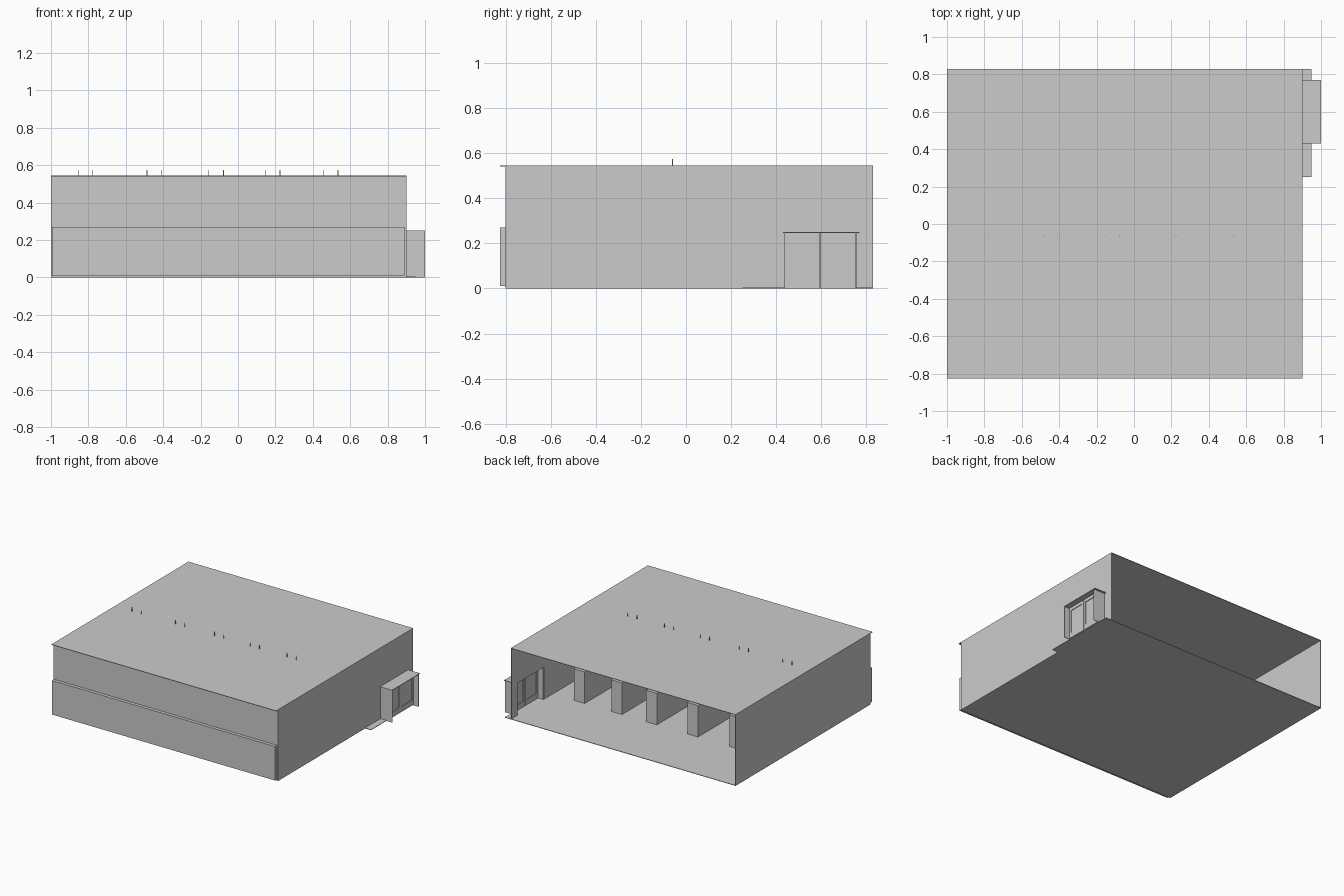
import bpy

cube = bpy.data.objects.get("Cube")
if cube:
    bpy.data.objects.remove(cube, do_unlink=True)

# Single plain colour
grey = bpy.data.materials.new("plain_grey")
grey.use_nodes = True
COLOUR = (0.6, 0.6, 0.6, 1)
grey.diffuse_color = COLOUR
grey.node_tree.nodes["Principled BSDF"].inputs["Base Color"].default_value = COLOUR

CORNERS = [(i, j, k) for i in (0, 1) for j in (0, 1) for k in (0, 1)]
SIDES = [(0, 1, 3, 2), (4, 6, 7, 5), (0, 4, 5, 1), (2, 3, 7, 6), (0, 2, 6, 4), (1, 5, 7, 3)]


def boxes(name, *parts):
    """One object made of boxes, each given as (x range, y range, z range)."""
    verts, faces = [], []
    for part in parts:
        base = len(verts)
        verts += [tuple(part[axis][c[axis]] for axis in range(3)) for c in CORNERS]
        faces += [tuple(base + v for v in side) for side in SIDES]
    mesh = bpy.data.meshes.new(name)
    mesh.from_pydata(verts, [], faces)
    mesh.materials.append(grey)
    obj = bpy.data.objects.new(name, mesh)
    bpy.context.collection.objects.link(obj)
    return obj


T = 0.004                       # sheet thickness
LEFT, RIGHT = -1.0, 0.9         # hall extent in x
FRONT, BACK = -0.80, 0.83       # hall extent in y
TOP = 0.545
DOOR_Y0, DOOR_Y1, DOOR_H = 0.436, 0.756, 0.25

# Hall shell, open at the back
boxes("floor", ((LEFT, RIGHT), (FRONT, BACK), (0, T)),
      ((RIGHT, 0.95), (0.25, BACK), (0, T)))
boxes("roof", ((LEFT, RIGHT), (-0.825, BACK), (TOP - T, TOP)))
boxes("front_wall", ((LEFT, RIGHT), (FRONT, FRONT + T), (0, TOP - T)))
boxes("far_side_wall", ((LEFT, LEFT + T), (FRONT, BACK), (0, TOP - T)))
wall_x = (RIGHT - T, RIGHT)
boxes("entrance_side_wall",
      (wall_x, (FRONT, DOOR_Y0), (0, TOP - T)),
      (wall_x, (DOOR_Y1, BACK), (0, TOP - T)),
      (wall_x, (DOOR_Y0, DOOR_Y1), (DOOR_H, TOP - T)))

# Raised panel along the lower front
boxes("front_panel", ((-0.995, 0.89), (-0.825, FRONT), (0.01, 0.27)))

# Entrance porch
porch_x = (RIGHT, 1.0)
boxes("porch_roof", (porch_x, (0.43, 0.77), (DOOR_H - T, DOOR_H)))
boxes("porch_sides",
      (porch_x, (DOOR_Y0, DOOR_Y0 + T), (0, DOOR_H - T)),
      (porch_x, (DOOR_Y1 - T, DOOR_Y1), (0, DOOR_H - T)))

# Pair of framed doors with recessed panes
middle = (DOOR_Y0 + DOOR_Y1) / 2
for name, y0, y1 in (("front_door", DOOR_Y0 + T, middle - 0.001),
                     ("back_door", middle + 0.001, DOOR_Y1 - T)):
    frame_x, rail = (0.942, 0.956), 0.018
    boxes(name + "_frame",
          (frame_x, (y0, y0 + rail), (T, DOOR_H - T)),
          (frame_x, (y1 - rail, y1), (T, DOOR_H - T)),
          (frame_x, (y0 + rail, y1 - rail), (T, 0.045)),
          (frame_x, (y0 + rail, y1 - rail), (0.222, DOOR_H - T)))
    boxes(name + "_pane", ((0.947, 0.951), (y0 + rail, y1 - rail), (0.045, 0.222)))

# Low partitions dividing the hall into lanes
for i, x in enumerate((0.67, 0.355, 0.06, -0.287, -0.645)):
    boxes(f"lane_partition_{i + 1}",
          ((x - 0.045, x + 0.045), (FRONT + T, 0.33), (T, 0.245)))

# A pair of hanging wires over each lane, ending just above the roof
for i, x in enumerate((0.495, 0.185, -0.117, -0.447, -0.815)):
    boxes(f"lane_wires_{i + 1}",
          *[((x + s - 0.002, x + s + 0.002), (-0.062, -0.058), (0.3, 0.575))
            for s in (-0.039, 0.039)])
